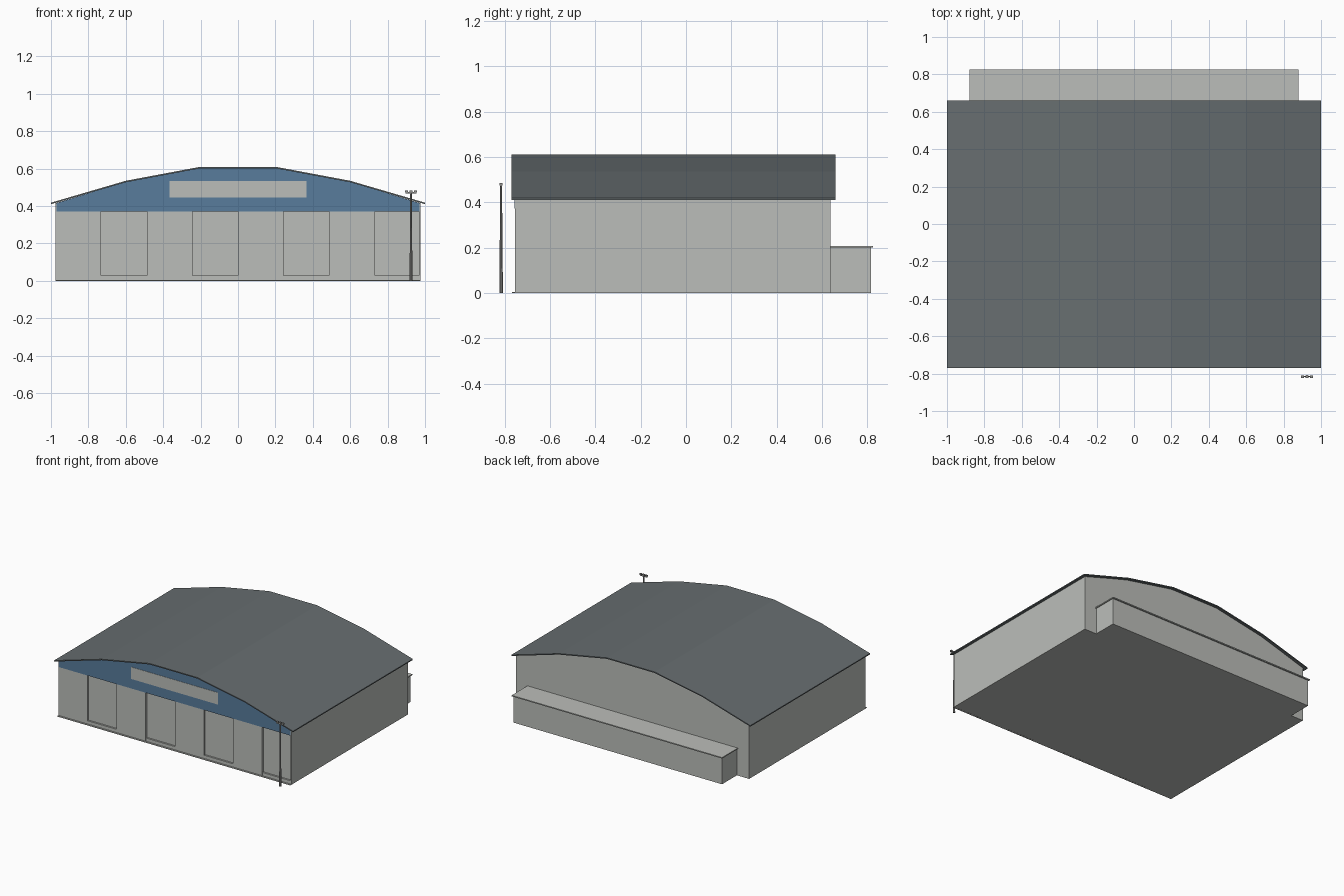
import bpy, bmesh

if "Cube" in bpy.data.objects:
    bpy.data.objects.remove(bpy.data.objects["Cube"])

def material(name, rgb):
    m = bpy.data.materials.new(name)
    m.diffuse_color = (*rgb, 1)
    m.use_nodes = True
    m.node_tree.nodes["Principled BSDF"].inputs["Base Color"].default_value = m.diffuse_color
    return m

WALL = material("pale_grey", (0.50, 0.515, 0.49))
ROOF = material("slate_grey", (0.135, 0.155, 0.162))
BLUE = material("steel_blue", (0.098, 0.20, 0.335))
POLE = material("pole_grey", (0.30, 0.30, 0.29))

def finish(name, bm, mat):
    bmesh.ops.recalc_face_normals(bm, faces=bm.faces)
    me = bpy.data.meshes.new(name)
    bm.to_mesh(me)
    bm.free()
    me.materials.append(mat)
    ob = bpy.data.objects.new(name, me)
    bpy.context.collection.objects.link(ob)
    return ob

def extrude_profile(name, pts, y0, y1, mat):
    """Extrude an (x, z) outline from y0 to y1."""
    bm = bmesh.new()
    face = bm.faces.new([bm.verts.new((x, y0, z)) for x, z in pts])
    ext = bmesh.ops.extrude_face_region(bm, geom=[face])
    for v in ext["geom"]:
        if isinstance(v, bmesh.types.BMVert):
            v.co.y = y1
    return finish(name, bm, mat)

def box(name, x0, x1, y0, y1, z0, z1, mat):
    return extrude_profile(name, [(x0, z0), (x1, z0), (x1, z1), (x0, z1)], y0, y1, mat)

def arch(edge_x, edge_z, drop=0.0):
    """Five-segment roof curve, from right to left."""
    half = [(edge_x, edge_z), (0.6, 0.535 - drop), (0.2, 0.61 - drop)]
    return half + [(-x, z) for x, z in reversed(half)]

FRONT, RECESS, BACK, HALF = -0.755, -0.741, 0.638, 0.975

# Main hall, with the solid gable over the doors
hall_top = arch(HALF, 0.415, 0.006)
extrude_profile("hall_body", [(-HALF, 0), (HALF, 0)] + hall_top, RECESS, BACK, WALL)
extrude_profile("front_gable", [(-HALF, 0.37), (HALF, 0.37)] + hall_top, FRONT, RECESS, WALL)

# Blue fascia and its pale sign panel
extrude_profile("blue_fascia", [(-0.97, 0.372), (0.97, 0.372)] + arch(0.97, 0.416, 0.006),
                FRONT - 0.003, FRONT, BLUE)
box("fascia_panel", -0.365, 0.365, FRONT - 0.005, FRONT - 0.002, 0.445, 0.535, WALL)

# Sliding doors: every other one stands forward
w = 2 * HALF / 8
for i in range(0, 8, 2):
    x = -HALF + i * w
    box(f"front_door_{i // 2 + 1}", x, x + w, FRONT, RECESS, 0, 0.37, WALL)
box("door_sill", -HALF, HALF, FRONT + 0.001, RECESS, 0, 0.028, WALL)
box("corner_post", 0.968, HALF, FRONT, RECESS, 0, 0.37, WALL)
box("door_track", -HALF, HALF, -0.768, FRONT, 0, 0.004, WALL)

# Thin faceted roof shell
top = arch(1.0, 0.418)
extrude_profile("roof", top + [(x, z - 0.008) for x, z in reversed(top)], -0.771, 0.66, ROOF)

# Low annex at the back
box("annex_body", -0.873, 0.873, BACK, 0.816, 0, 0.2, WALL)
box("annex_roof", -0.88, 0.88, BACK, 0.826, 0.2, 0.208, WALL)

# Lamp pole with crossbar
PX, PY = 0.925, -0.816
bm = bmesh.new()
bmesh.ops.create_cone(bm, cap_ends=True, segments=8, radius1=0.008, radius2=0.004, depth=0.472)
bmesh.ops.translate(bm, verts=bm.verts, vec=(PX, PY, 0.236))
finish("pole", bm, POLE)
box("pole_crossbar", PX - 0.03, PX + 0.03, PY - 0.003, PY + 0.003, 0.467, 0.474, POLE)
for i in (-1, 0, 1):
    x = PX + i * 0.024
    box(f"pole_lamp_{i + 2}", x - 0.008, x + 0.008, PY - 0.007, PY + 0.007, 0.474, 0.484, POLE)
